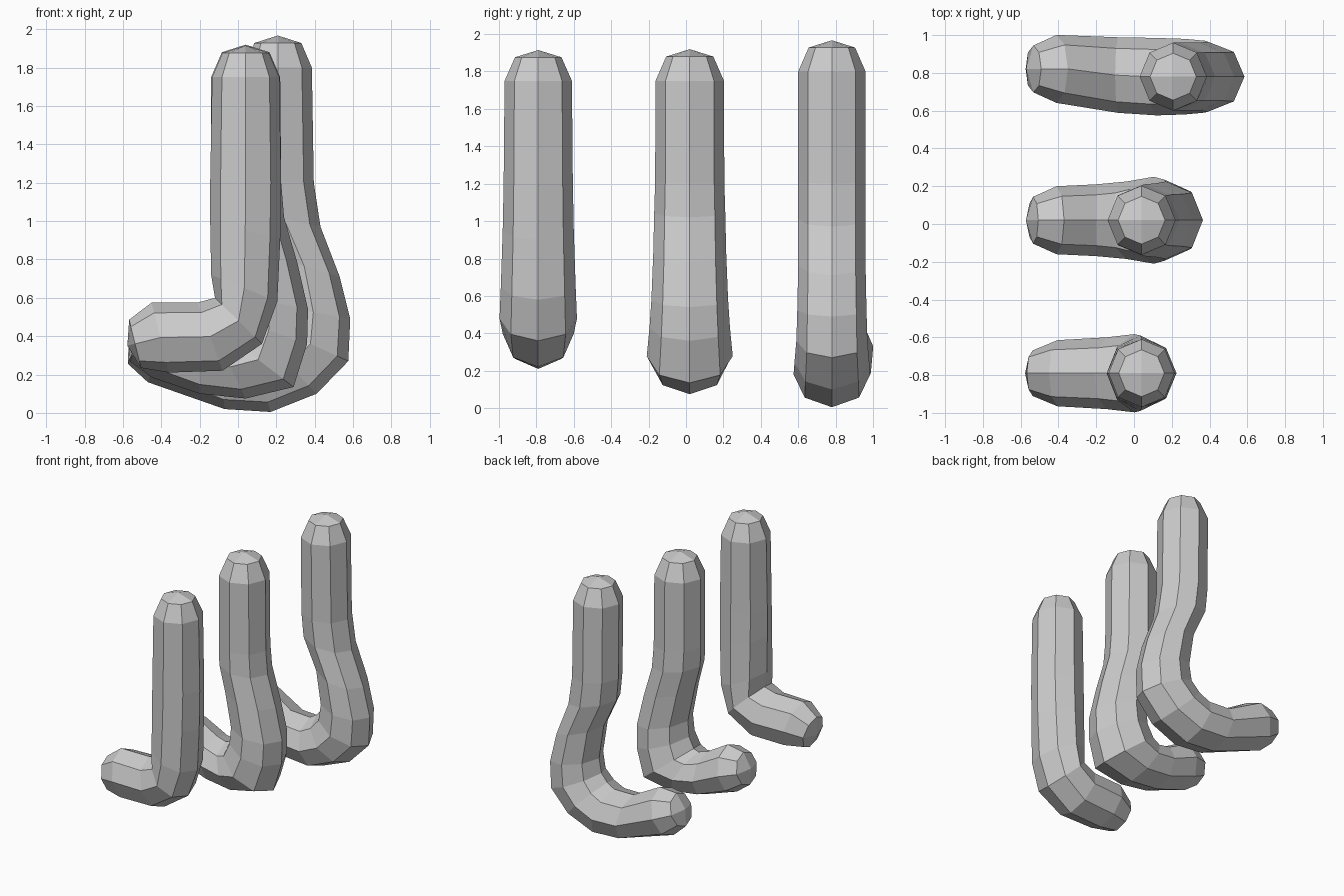
import bpy
import bmesh
import math
from mathutils import Vector

SIDES = 8

default_cube = bpy.data.objects.get("Cube")
if default_cube:
    bpy.data.objects.remove(default_cube, do_unlink=True)

grey = bpy.data.materials.new("plain_grey")
grey.use_nodes = True
grey_colour = (0.6, 0.6, 0.6, 1)
grey.diffuse_color = grey_colour
grey.node_tree.nodes["Principled BSDF"].inputs["Base Color"].default_value = grey_colour


def add_ring(bm, centre, arm, half_width):
    """Eight-sided loop in the plane spanned by the arm and the y axis."""
    loop = []
    for i in range(SIDES):
        angle = math.tau * i / SIDES
        side = Vector((0, half_width * math.sin(angle), 0))
        loop.append(bm.verts.new(centre + arm * math.cos(angle) + side))
    return loop


def bridge(bm, first, second):
    for i in range(SIDES):
        j = (i + 1) % SIDES
        bm.faces.new((first[i], first[j], second[j], second[i]))


def close_end(bm, loop, centre, arm, half_width, outward):
    """Faceted dome: one smaller ring and four quads meeting at the tip."""
    size = arm.length
    rim = add_ring(bm, centre + outward * size * 0.72, arm * 0.69, half_width * 0.69)
    bridge(bm, loop, rim)
    tip = bm.verts.new(centre + outward * size * 0.94)
    for i in range(0, SIDES, 2):
        bm.faces.new((tip, rim[i], rim[i + 1], rim[(i + 2) % SIDES]))


def bent_tube(name, y, lean, sections):
    """Each section: outer x, outer z, inner x, inner z, half width in y."""
    bm = bmesh.new()
    rings = []
    for outer_x, outer_z, inner_x, inner_z, half_width in sections:
        outer = Vector((outer_x, y, outer_z))
        inner = Vector((inner_x, y, inner_z))
        centre = (outer + inner) / 2
        centre.y += lean * max(0, -centre.x)
        arm = (outer - inner) / 2
        rings.append((add_ring(bm, centre, arm, half_width), centre, arm, half_width))

    for first, second in zip(rings, rings[1:]):
        bridge(bm, first[0], second[0])

    # Domes at the top of the column and the end of the foot
    for ring, neighbour in ((rings[0], rings[1]), (rings[-1], rings[-2])):
        loop, centre, arm, half_width = ring
        outward = arm.cross(Vector((0, 1, 0))).normalized()
        if outward.dot(centre - neighbour[1]) < 0:
            outward.negate()
        close_end(bm, loop, centre, arm, half_width, outward)

    bmesh.ops.recalc_face_normals(bm, faces=bm.faces[:])
    mesh = bpy.data.meshes.new(name)
    bm.to_mesh(mesh)
    bm.free()
    mesh.materials.append(grey)
    tube = bpy.data.objects.new(name, mesh)
    bpy.context.collection.objects.link(tube)
    return tube


# Front tube: straight column with a tight bend
bent_tube("front_bent_tube", -0.79, 0, [
    (.215, 1.75, -.135, 1.75, .18),
    (.225, 1.2, -.145, 1.2, .185),
    (.22, .9, -.145, 1, .19),
    (.205, .58, -.14, .72, .2),
    (.125, .36, -.12, .6, .207),
    (-.08, .22, -.21, .575, .19),
    (-.36, .21, -.45, .575, .175),
])

# Middle tube: column swings out slightly above the heel
bent_tube("middle_bent_tube", 0.02, 0, [
    (.22, 1.75, -.14, 1.75, .183),
    (.225, 1.2, -.14, 1.22, .185),
    (.24, 1.02, -.135, 1.07, .19),
    (.31, .78, -.085, .88, .195),
    (.365, .54, -.03, .62, .205),
    (.36, .36, -.04, .5, .215),
    (.29, .135, -.08, .42, .23),
    (.04, .075, -.12, .405, .205),
    (-.2, .1, -.2, .43, .19),
    (-.45, .185, -.37, .53, .18),
])

# Back tube: widest swing and a long rising foot
bent_tube("back_bent_tube", 0.78, 0.1, [
    (.385, 1.8, .03, 1.8, .18),
    (.395, 1.2, .035, 1.22, .18),
    (.43, .97, .05, 1.05, .18),
    (.53, .71, .16, .82, .18),
    (.585, .49, .2, .56, .185),
    (.575, .27, .18, .45, .19),
    (.41, .1, .13, .39, .2),
    (.17, .005, .07, .355, .205),
    (-.07, .02, -.1, .36, .2),
    (-.47, .16, -.35, .5, .18),
])
